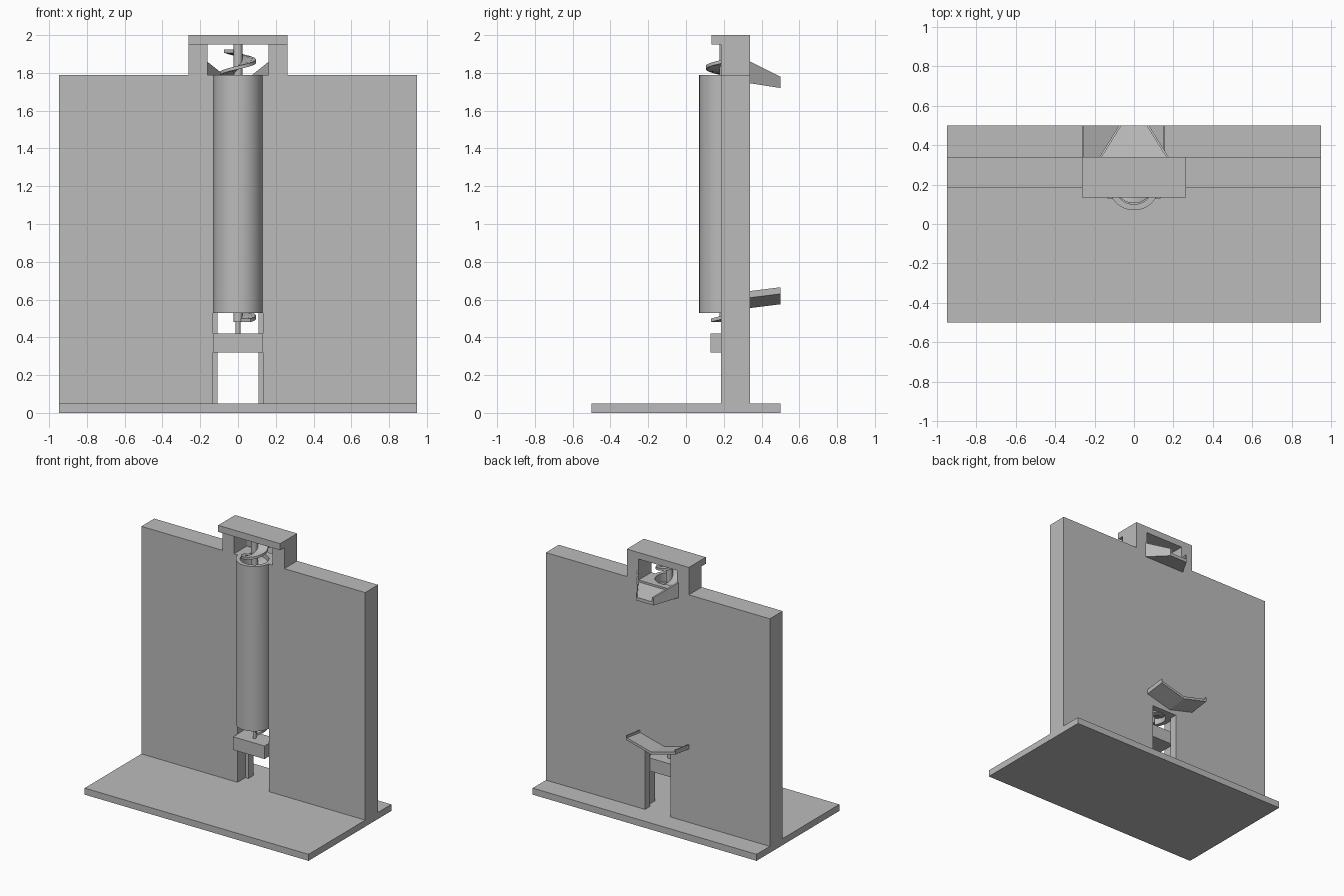
import bpy, bmesh, math

cube = bpy.data.objects.get("Cube")
if cube:
    bpy.data.objects.remove(cube, do_unlink=True)

grey = bpy.data.materials.new("plain_grey")
grey.use_nodes = True
grey.diffuse_color = (0.5, 0.5, 0.5, 1)
grey.node_tree.nodes["Principled BSDF"].inputs["Base Color"].default_value = (0.5, 0.5, 0.5, 1)

AXIS_Y = 0.2      # screw axis
BACK = 0.34       # rear face of the wall
HALF = 0.947      # half width of the stand


def finish(name, bm):
    bmesh.ops.recalc_face_normals(bm, faces=bm.faces)
    mesh = bpy.data.meshes.new(name)
    bm.to_mesh(mesh)
    bm.free()
    mesh.materials.append(grey)
    obj = bpy.data.objects.new(name, mesh)
    bpy.context.collection.objects.link(obj)
    return obj


def box(name, x, y, z):
    bm = bmesh.new()
    bmesh.ops.create_cube(bm, size=1)
    for v in bm.verts:
        for i, (a, b) in enumerate((x, y, z)):
            v.co[i] = (a + b) / 2 + v.co[i] * (b - a)
    return finish(name, bm)


def rod(name, r, z0, z1, sides=64):
    bm = bmesh.new()
    bmesh.ops.create_cone(bm, cap_ends=True, segments=sides, radius1=r, radius2=r, depth=z1 - z0)
    bmesh.ops.translate(bm, verts=bm.verts, vec=(0, AXIS_Y, (z0 + z1) / 2))
    return finish(name, bm)


def skin(name, rings):
    """Join matching outlines into a closed solid."""
    bm = bmesh.new()
    loops = [[bm.verts.new(p) for p in ring] for ring in rings]
    n = len(loops[0])
    for a, b in zip(loops, loops[1:]):
        for i in range(n):
            j = (i + 1) % n
            bm.faces.new((a[i], a[j], b[j], b[i]))
    bm.faces.new(loops[0])
    bm.faces.new(loops[-1])
    return finish(name, bm)


def combine(target, tool, operation):
    mod = target.modifiers.new("combine", "BOOLEAN")
    mod.operation = operation
    mod.solver = "EXACT"
    mod.object = tool
    bpy.context.view_layer.objects.active = target
    bpy.ops.object.modifier_apply(modifier=mod.name)
    bpy.data.objects.remove(tool, do_unlink=True)


def smooth(obj):
    bpy.ops.object.select_all(action="DESELECT")
    obj.select_set(True)
    bpy.context.view_layer.objects.active = obj
    bpy.ops.object.shade_smooth_by_angle(angle=math.radians(30))


# Base and wall with the screw casing merged into it
box("base_plate", (-HALF, HALF), (-0.5, 0.5), (0, 0.05))
wall = box("wall_and_casing", (-HALF, HALF), (0.185, BACK), (0.05, 1.79))
combine(wall, rod("casing", 0.13, 0.53, 1.79), "UNION")

# Stepped opening under the casing, the bore and the rear inlet
combine(wall, box("slot", (-0.108, 0.108), (0, 0.5), (0, 0.53)), "DIFFERENCE")
combine(wall, box("groove", (-0.133, 0.133), (0, 0.28), (0, 0.53)), "DIFFERENCE")
combine(wall, rod("bore", 0.1, 0.5, 1.9), "DIFFERENCE")
bm = bmesh.new()
bmesh.ops.create_cone(bm, cap_ends=True, segments=40, radius1=0.055, radius2=0.055, depth=0.2)
for v in bm.verts:
    v.co = (v.co.x - 0.052, v.co.z + 0.3, v.co.y + 0.63)
combine(wall, finish("inlet", bm), "DIFFERENCE")
smooth(wall)

# Bearing blocks above and below the screw
box("lower_bearing", (-0.133, 0.133), (0.13, 0.28), (0.32, 0.42))
box("top_bearing", (-0.2625, 0.2625), (0.135, BACK), (1.95, 2.0))
for side, s in (("right", -1), ("left", 1)):
    box(side + "_top_post", sorted((s * 0.1625, s * 0.2625)), (0.185, BACK), (1.79, 1.95))

# Shaft and helical blade
smooth(rod("shaft", 0.0235, 0.48, 1.95, 32))
smooth(rod("shaft_pin", 0.0125, 0.42, 0.48, 24))
PITCH, START, END, STEPS = 0.1355, 0.49, 1.915, 400
rings = []
for k in range(STEPS + 1):
    z = START + (END - START) * k / STEPS
    a = 2 * math.pi * (z - 1.862) / PITCH
    rings.append([(r * math.cos(a), AXIS_Y + r * math.sin(a), z + h)
                  for r, h in ((0.02, -0.009), (0.095, -0.009), (0.095, 0.009), (0.02, 0.009))])
smooth(skin("screw_blade", rings))


# Upper chute, narrowing and falling towards the back
def chute_ring(y, w, bottom, floor, top):
    half = [(w, bottom), (w, top), (w - 0.012, top), (w - 0.012, floor)]
    outline = half + [(-x, z) for x, z in reversed(half)]
    return [(x, y, z) for x, z in outline]


skin("upper_chute", [chute_ring(BACK, 0.175, 1.745, 1.775, 1.86),
                     chute_ring(0.5, 0.075, 1.72, 1.745, 1.78)])


# Lower tray: shallow V with lipped ends, falling towards the inlet
def tray_ring(y, lift):
    mid, w, lip = -0.052, 0.21, 0.008
    right = [(w, 0.61), (w, 0.645), (w - lip, 0.645), (w - lip, 0.627)]
    outline = [(0, 0.555)] + right + [(0, 0.575)] + [(-x, z) for x, z in reversed(right)]
    return [(mid + x, y, z + lift) for x, z in outline]


skin("lower_tray", [tray_ring(BACK, 0), tray_ring(0.5, 0.02)])
